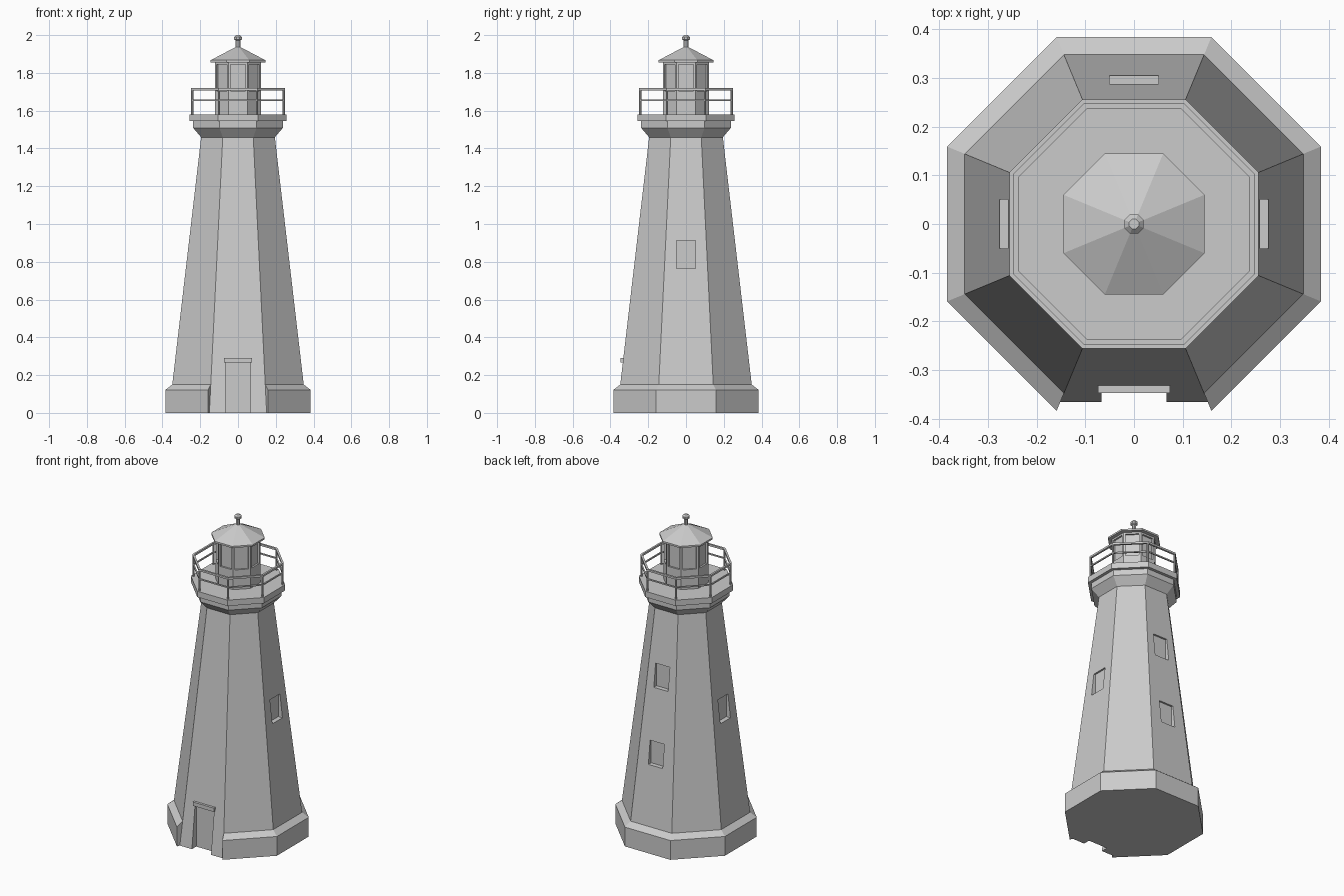
import bpy, bmesh, math
from mathutils import Matrix, Vector

if "Cube" in bpy.data.objects:
    bpy.data.objects.remove(bpy.data.objects["Cube"])

N = 8
K = 1 / math.cos(math.pi / N)      # apothem -> corner radius


def finish(bm, name):
    bmesh.ops.recalc_face_normals(bm, faces=bm.faces)
    me = bpy.data.meshes.new(name)
    bm.to_mesh(me)
    bm.free()
    ob = bpy.data.objects.new(name, me)
    bpy.context.collection.objects.link(ob)
    return ob


def corner(apothem, z, i):
    a = -math.pi / 2 + math.pi / N + i * 2 * math.pi / N
    return Vector((apothem * K * math.cos(a), apothem * K * math.sin(a), z))


def octagon(name, profile, ring=False, sides=N):
    """Sweep an (apothem, z) profile round the axis: capped solid, or closed ring/arc."""
    bm = bmesh.new()
    full = sides == N
    cols = [[bm.verts.new(corner(r, z, i)) for r, z in profile]
            for i in range(N if full else sides + 1)]
    m = len(profile)
    for i in range(sides):
        a, b = cols[i], cols[(i + 1) % len(cols)]
        for j in range(m if ring else m - 1):
            k = (j + 1) % m
            bm.faces.new((a[j], b[j], b[k], a[k]))
    if not ring:
        bm.faces.new([c[0] for c in cols])
        bm.faces.new([c[-1] for c in cols])
    elif not full:
        bm.faces.new(cols[0])
        bm.faces.new(cols[-1])
    return finish(bm, name)


def box(name, lo, hi, angle=0):
    lo, hi = Vector(lo), Vector(hi)
    bm = bmesh.new()
    mat = (Matrix.Rotation(angle, 4, 'Z') @ Matrix.Translation((lo + hi) / 2)
           @ Matrix.Diagonal((*(hi - lo), 1)))
    bmesh.ops.create_cube(bm, size=1, matrix=mat)
    return finish(bm, name)


def cut(target, cutters):
    bpy.context.view_layer.objects.active = target
    for c in cutters:
        mod = target.modifiers.new("cut", 'BOOLEAN')
        mod.operation = 'DIFFERENCE'
        mod.solver = 'EXACT'
        mod.object = c
        bpy.ops.object.modifier_apply(modifier=mod.name)
        bpy.data.objects.remove(c)


# Tapered tower shaft
SLOPE = (0.348 - 0.195) / 1.31


def wall(z):
    return 0.348 - (z - 0.15) * SLOPE


tower = octagon("tower", [(wall(0), 0), (wall(1.46), 1.46)])

# Window and door recesses (angle turns the front face to the wanted side)
cutters = [box("door_cutter", (-0.067, -0.5, -0.1), (0.067, -0.322, 0.266))]
for deg, z in ((90, 0.765), (-90, 0.765), (180, 0.518), (180, 0.985)):
    back = wall(z + 0.073) - 0.02
    cutters.append(box("window_cutter", (-0.05, -0.5, z), (0.05, -back, z + 0.147),
                       math.radians(deg)))
cut(tower, cutters)

# Plinth wraps seven sides, open at the door
octagon("plinth", [(wall(0), 0), (0.384, 0), (0.384, 0.122), (wall(0.15), 0.15)],
        ring=True, sides=7)

# Door lintel
box("door_lintel", (-0.074, -0.347, 0.266), (0.074, -0.32, 0.29))

# Flared collar and gallery deck
octagon("collar", [(0.195, 1.459), (0.237, 1.508), (0.237, 1.544)])
octagon("gallery_deck", [(0.256, 1.544), (0.256, 1.581)])

# Gallery railing
for name, z, h in (("top_rail", 1.713, 0.006), ("middle_rail", 1.655, 0.004)):
    octagon(name, [(0.242 - h, z - h), (0.242 + h, z - h),
                   (0.242 + h, z + h), (0.242 - h, z + h)], ring=True)
for i in range(N):
    bm = bmesh.new()
    p = corner(0.242, 1.646, i)
    bmesh.ops.create_cone(bm, cap_ends=True, segments=8, radius1=0.006, radius2=0.006,
                          depth=0.134, matrix=Matrix.Translation(p))
    finish(bm, "rail_post")

# Lantern room with a recessed pane on every side
lantern = octagon("lantern_room", [(0.122, 1.581), (0.122, 1.86)])
cut(lantern, [box("pane_cutter", (-0.039, -0.2, 1.705), (0.039, -0.111, 1.845),
                  i * math.pi / 4) for i in range(N)])

# Roof and finial
octagon("roof", [(0.145, 1.856), (0.145, 1.867), (0.012, 1.937)])
octagon("finial", [(0.012, 1.93), (0.012, 1.972), (0.02, 1.977),
                   (0.02, 1.99), (0.01, 2.0)])
